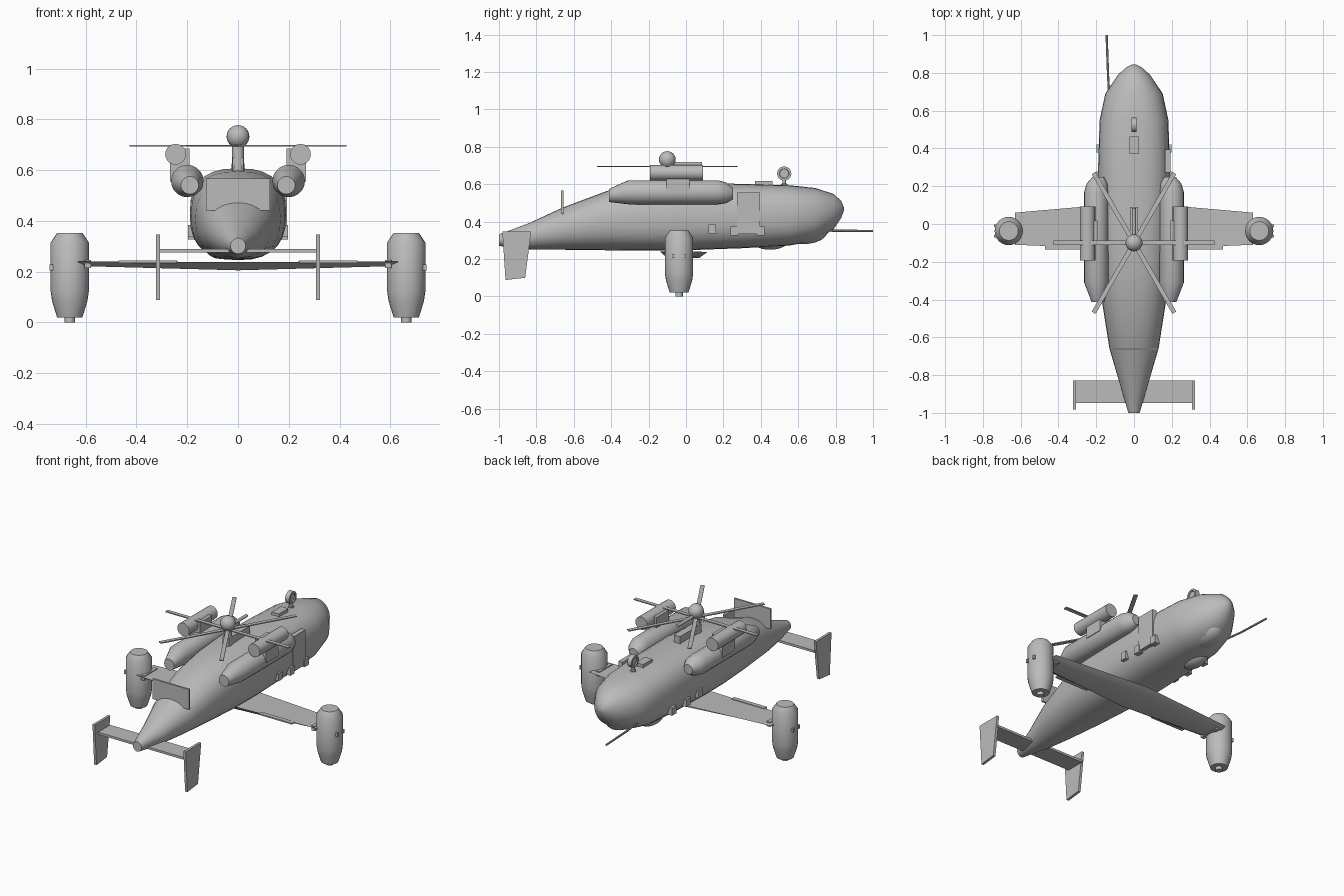
import bpy, bmesh, math
from mathutils import Vector, Matrix

if "Cube" in bpy.data.objects:
    bpy.data.objects.remove(bpy.data.objects["Cube"])

GREY = bpy.data.materials.new("plain_grey")
GREY.diffuse_color = (0.5, 0.5, 0.5, 1)
GREY.use_nodes = True
GREY.node_tree.nodes["Principled BSDF"].inputs["Base Color"].default_value = GREY.diffuse_color


def finish(name, bm, angle=35):
    bmesh.ops.recalc_face_normals(bm, faces=bm.faces[:])
    me = bpy.data.meshes.new(name)
    bm.to_mesh(me)
    bm.free()
    me.materials.append(GREY)
    ob = bpy.data.objects.new(name, me)
    bpy.context.collection.objects.link(ob)
    bpy.ops.object.select_all(action='DESELECT')
    ob.select_set(True)
    bpy.context.view_layer.objects.active = ob
    bpy.ops.object.shade_smooth_by_angle(angle=math.radians(angle))
    return ob


def loft(name, rings, angle=35):
    """Skin a list of equal-length point rings and cap both ends."""
    bm = bmesh.new()
    vs = [[bm.verts.new(p) for p in r] for r in rings]
    n = len(vs[0])
    for a, b in zip(vs, vs[1:]):
        for i in range(n):
            bm.faces.new((a[i], a[(i + 1) % n], b[(i + 1) % n], b[i]))
    bm.faces.new(vs[0])
    bm.faces.new(vs[-1])
    return finish(name, bm, angle)


def box(name, x, y, z):
    """Box from (min, max) ranges."""
    ring = lambda h: [(x[0], y[0], h), (x[1], y[0], h), (x[1], y[1], h), (x[0], y[1], h)]
    return loft(name, [ring(z[0]), ring(z[1])])


def lathe(name, base, axis, profile, n=20):
    """Revolve (distance, radius) pairs about an axis through base."""
    q = Vector(axis).to_track_quat('Z', 'Y')
    return loft(name, [[Vector(base) + q @ Vector((r * math.cos(t), r * math.sin(t), d))
                        for t in (2 * math.pi * i / n for i in range(n))] for d, r in profile])


def ball(name, c, size):
    bm = bmesh.new()
    bmesh.ops.create_uvsphere(bm, u_segments=20, v_segments=12, radius=1,
                              matrix=Matrix.Translation(c) @ Matrix.Diagonal((*size, 1)))
    return finish(name, bm)


def section(y, w, lo, hi, p):
    """Rounded cross-section; a lower power p gives a squarer outline."""
    mid, h = (lo + hi) / 2, (hi - lo) / 2
    pts = []
    for i in range(28):
        t = 2 * math.pi * i / 28
        c, s = math.cos(t), math.sin(t)
        pts.append((w * math.copysign(abs(c) ** p, c), y, mid + h * math.copysign(abs(s) ** p, s)))
    return pts


# Fuselage: y, half width, bottom, top, squareness
hull = [(-1, .03, .27, .332, 1), (-.84, .077, .252, .392, 1), (-.66, .13, .25, .475, .95),
        (-.42, .168, .247, .565, .85), (-.2, .185, .245, .595, .8), (0, .19, .247, .607, .78),
        (.3, .19, .258, .602, .78), (.55, .182, .272, .595, .8), (.69, .152, .297, .58, .9),
        (.79, .085, .36, .548, 1), (.83, .04, .42, .51, 1), (.845, .008, .46, .475, 1)]
loft("fuselage", [section(*s) for s in hull], 50)
ball("chin_bulge", (0, .63, .355), (.09, .13, .075))
ball("belly_bulge", (-.07, .45, .3), (.06, .1, .05))
box("tail_baffle", (-.127, .127), (-.668, -.656), (.44, .566))

# Refuelling probe
tip = [(-.13, .66, .36), (-.137, .78, .352), (-.145, 1, .35)]
loft("probe", [[(x + .006 * math.cos(a), y, z + .006 * math.sin(a))
                for a in (i * math.pi / 4 for i in range(8))] for x, y, z in tip])

# Wing: x, rear y, front y, bottom, top
ribs = [(-.63, -.11, .06, .222, .24), (0, -.135, .115, .205, .238), (.63, -.11, .06, .222, .24)]
loft("wing", [[(x, a, t), (x, a + .035, b), (x, f - .045, b), (x, f, t)] for x, a, f, b, t in ribs])

# Tailplane
box("tailplane", (-.315, .315), (-.948, -.828), (.275, .289))

for s, side in ((1, "right"), (-1, "left")):
    span = lambda a, b: tuple(sorted((s * a, s * b)))
    # Vertical pods at the wing tips
    lathe(f"{side}_wing_pod", (s * .663, -.037, 0), (0, 0, 1),
          [(.02, .05), (.085, .07), (.12, .075), (.315, .075), (.352, .05)], 24)
    lathe(f"{side}_pod_foot", (s * .663, -.037, 0), (0, 0, 1), [(0, .02), (.025, .02)], 16)
    box(f"{side}_pod_joint", span(.58, .605), (-.1, .03), (.215, .245))
    for y in (-.065, -.01):
        box(f"{side}_pod_catch", span(.72, .742), (y - .007, y + .007), (.205, .228))
    box(f"{side}_flap", span(.24, .47), (-.135, -.108), (.234, .243))
    # End fins on the tailplane
    fin = [(-.982, .347), (-.828, .347), (-.86, .1), (-.965, .088)]
    loft(f"{side}_tail_fin", [[(s * x, y, z) for y, z in fin] for x in (.308, .324)])
    # Engine nacelle, exhaust drum and its mount
    lobes = [(-.412, .19, .54, .035), (-.31, .2, .557, .064), (.17, .2, .557, .064),
             (.215, .195, .555, .055), (.25, .19, .55, .03)]
    loft(f"{side}_engine", [[(s * x + r * math.cos(t), y, z + r * math.sin(t))
                             for t in (i * math.pi / 10 for i in range(20))] for y, x, z, r in lobes])
    lathe(f"{side}_exhaust_drum", (s * .246, 0, .662), (0, 1, 0), [(-.192, .041), (.092, .041)])
    box(f"{side}_exhaust_mount", span(.192, .268), (-.103, .018), (.555, .685))
    # Small hull boxes
    for y, z in ((.14, .36), (.258, .35), (.4, .35)):
        box(f"{side}_hull_box", span(.165, .198), (y - .021, y + .021), (z - .024, z + .024))

# Side door
box("side_door", (.165, .193), (.272, .395), (.335, .555))

# Rotor
hub = Vector((0, -.1, .695))
lathe("rotor_mast", (0, -.1, .58), (0, 0, 1), [(0, .026), (.135, .022)])
ball("rotor_cap", (0, -.1, .732), (.045, .045, .045))
box("mast_fairing", (-.022, .022), (-.12, .09), (.59, .65))
lathe("top_pipe", (0, -.1, .71), (0, 1, 0), [(0, .01), (.185, .01)], 12)
for k in range(6):
    turn = Matrix.Translation(hub) @ Matrix.Rotation(k * math.pi / 3, 4, 'Z')
    loft(f"rotor_blade_{k + 1}", [[turn @ Vector((r, a, b)) for a, b in
                                   ((-.012, -.003), (.012, -.003), (.012, .003), (-.012, .003))]
                                  for r in (.02, .427)])

# Roof equipment: hatch box, ring sensor on a stem
box("roof_box", (-.025, .025), (.37, .462), (.59, .617))
lathe("sensor_stem", (0, .525, .59), (0, 0, 1), [(0, .017), (.012, .017), (.014, .01), (.035, .01)], 12)
lathe("ring_sensor", (-.014, .525, .657), (1, 0, 0),
      [(.006, .024), (0, .026), (0, .038), (.028, .038), (.028, .026), (.022, .024)], 24)
